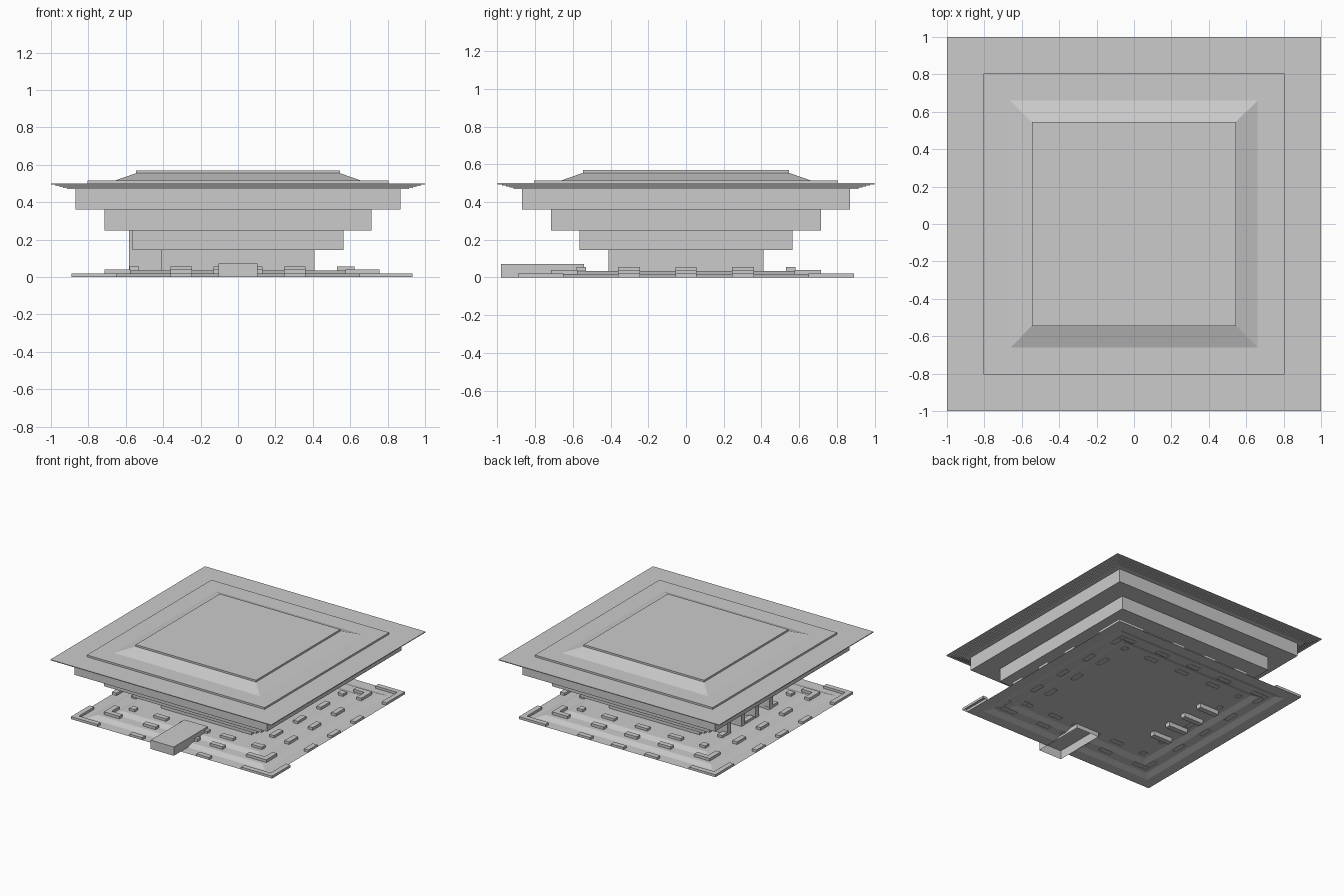
import bpy, bmesh

if "Cube" in bpy.data.objects:
    bpy.data.objects.remove(bpy.data.objects["Cube"])

def finish(bm, name):
    bmesh.ops.recalc_face_normals(bm, faces=bm.faces)
    me = bpy.data.meshes.new(name)
    bm.to_mesh(me)
    bm.free()
    ob = bpy.data.objects.new(name, me)
    bpy.context.collection.objects.link(ob)
    return ob

def add_box(bm, x0, x1, y0, y1, z0, z1, open_bottom=False):
    lo = [bm.verts.new(p) for p in ((x0, y0, z0), (x1, y0, z0), (x1, y1, z0), (x0, y1, z0))]
    hi = [bm.verts.new((v.co.x, v.co.y, z1)) for v in lo]
    bm.faces.new(hi)
    if not open_bottom:
        bm.faces.new(lo[::-1])
    for i in range(4):
        j = (i + 1) % 4
        bm.faces.new((lo[i], lo[j], hi[j], hi[i]))

def stacked_square(name, profile):
    """Closed square solid from (half width, height) pairs, bottom to top."""
    bm = bmesh.new()
    loops = [[bm.verts.new((sx * r, sy * r, z)) for sx, sy in ((-1, -1), (1, -1), (1, 1), (-1, 1))]
             for r, z in profile]
    for a, b in zip(loops, loops[1:]):
        for i in range(4):
            j = (i + 1) % 4
            bm.faces.new((a[i], a[j], b[j], b[i]))
    bm.faces.new(loops[0][::-1])
    bm.faces.new(loops[-1])
    return finish(bm, name)

# Upward-widening building floors
stacked_square("building_tiers", [
    (0.41, 0.035), (0.41, 0.145), (0.565, 0.145), (0.565, 0.25),
    (0.715, 0.25), (0.715, 0.36), (0.87, 0.36), (0.87, 0.47)])

# Roof with stepped cornice, raised plate and sloped cap
cornice = []
for i, r in enumerate((0.915, 0.935, 0.955, 0.975, 1.0)):
    cornice += [(r, 0.47 + i * 0.006), (r, 0.476 + i * 0.006)]
stacked_square("roof", cornice + [
    (0.805, 0.5), (0.805, 0.515), (0.66, 0.515), (0.545, 0.555), (0.545, 0.57)])

# Terraced ground, left open below the bridge
HALF = 0.105
BRIDGE_BACK = 0.54
profile = [(0.89, 0.0), (0.80, 0.0), (0.75, 0.018), (0.67, 0.018),
           (0.62, 0.035), (BRIDGE_BACK, 0.035)]
bm = bmesh.new()
for (ro, zo), (ri, zi) in zip(profile, profile[1:]):
    corners = ((-1, -1), (1, -1), (1, 1), (-1, 1))
    for i in (1, 2, 3):
        a, b = corners[i], corners[(i + 1) % 4]
        bm.faces.new([bm.verts.new(p) for p in (
            (a[0] * ro, a[1] * ro, zo), (b[0] * ro, b[1] * ro, zo),
            (b[0] * ri, b[1] * ri, zi), (a[0] * ri, a[1] * ri, zi))])
    for s in (-1, 1):
        bm.faces.new([bm.verts.new(p) for p in (
            (s * ro, -ro, zo), (s * HALF, -ro, zo), (s * HALF, -ri, zi), (s * ri, -ri, zi))])
r = BRIDGE_BACK
bm.faces.new([bm.verts.new(p) for p in ((-r, -r, 0.035), (r, -r, 0.035), (r, r, 0.035), (-r, r, 0.035))])
bmesh.ops.remove_doubles(bm, verts=bm.verts, dist=0.0005)
terrain = finish(bm, "terraced_ground")
if terrain.data.polygons[-1].normal.z < 0:
    terrain.data.flip_normals()

# Three rings of planter blocks: outer radius, base, top, corner leg length
T = 0.042
for name, rad, z0, z1, leg in (("outer_planters", 0.89, 0.0, 0.02, 0.24),
                               ("middle_planters", 0.715, 0.016, 0.04, 0.14),
                               ("inner_planters", 0.58, 0.033, 0.055, 0.05)):
    bm = bmesh.new()
    for side in ("front", "back", "left", "right"):
        spans = [(-0.36, -0.245), (0.245, 0.36), (-rad, -rad + leg), (rad - leg, rad)]
        if side != "front":
            spans.append((-0.055, 0.055))
        for a, b in spans:
            # the front right corner pieces are set slightly outwards
            shift = 0.042 if side == "right" and a == -rad else 0
            lo, hi = rad - T + shift, rad + shift
            if side in ("front", "left"):
                lo, hi = -hi, -lo
            if side in ("front", "back"):
                add_box(bm, a, b, lo, hi, z0, z1, True)
            else:
                add_box(bm, lo, hi, a, b, z0, z1, True)
    finish(bm, name)

# Entrance bridge, hollow underneath
bm = bmesh.new()
add_box(bm, -HALF, HALF, -0.98, -BRIDGE_BACK, 0, 0.072, True)
finish(bm, "entrance_bridge")

# Low kerbs flanking the bridge
bm = bmesh.new()
for x0, x1 in ((-0.13, -HALF), (HALF, 0.13)):
    add_box(bm, x0, x1, -0.71, -0.67, 0.016, 0.04, True)
    add_box(bm, x0, x1, -0.58, -0.54, 0.033, 0.055, True)
finish(bm, "bridge_kerbs")

# Supporting fins on the left side
bm = bmesh.new()
for y in (-0.27, -0.09, 0.09, 0.27):
    add_box(bm, -0.582, -0.405, y - 0.022, y + 0.022, 0.0, 0.25)
finish(bm, "support_fins")
